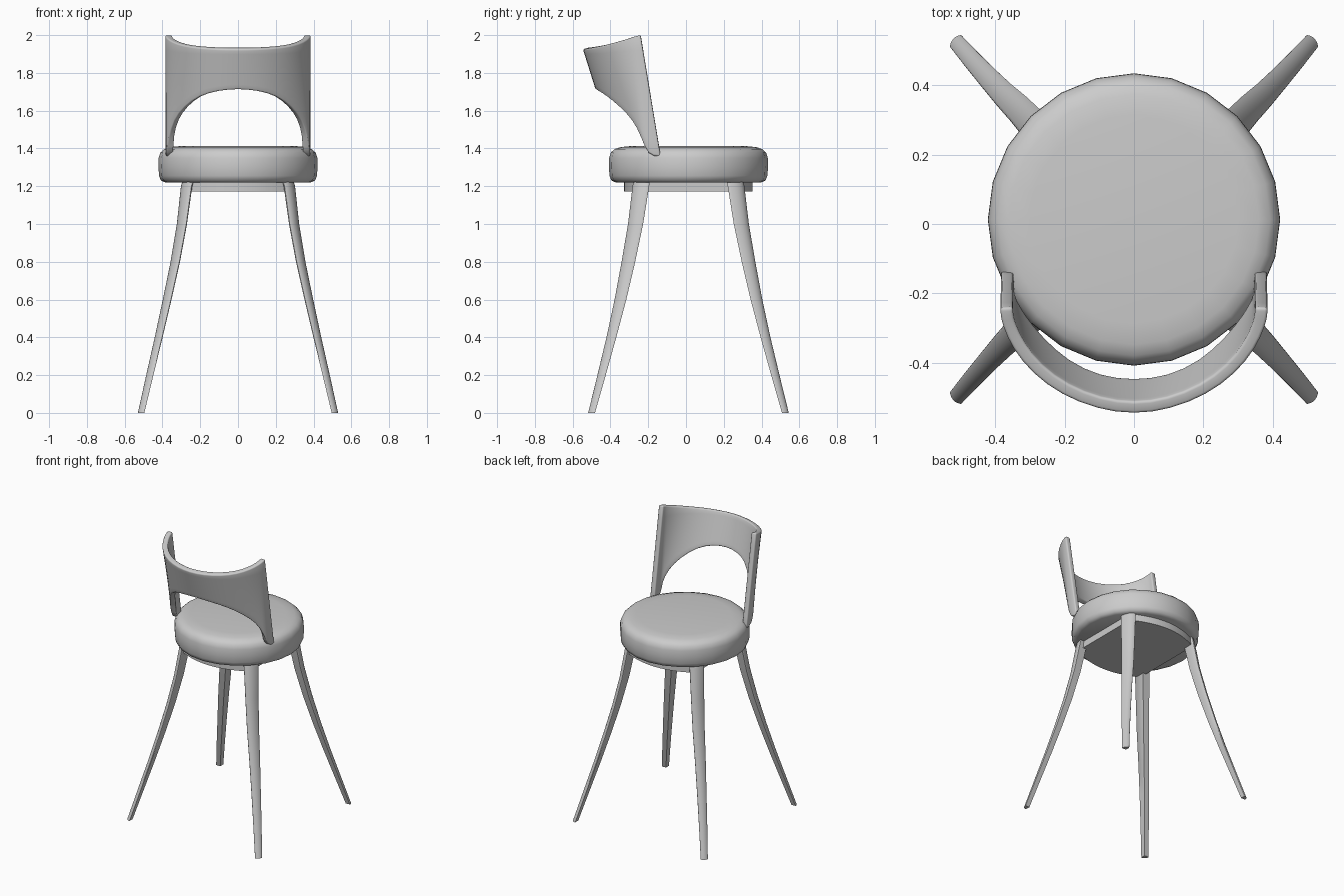
import bpy, bmesh
from math import sin, cos, pi, radians

if "Cube" in bpy.data.objects:
    bpy.data.objects.remove(bpy.data.objects["Cube"])

CY = 0.013  # seat and leg centre along y


def make(name, bm, angle=40):
    bmesh.ops.recalc_face_normals(bm, faces=bm.faces)
    me = bpy.data.meshes.new(name)
    bm.to_mesh(me)
    bm.free()
    ob = bpy.data.objects.new(name, me)
    bpy.context.collection.objects.link(ob)
    bpy.ops.object.select_all(action='DESELECT')
    ob.select_set(True)
    bpy.context.view_layer.objects.active = ob
    bpy.ops.object.shade_smooth_by_angle(angle=radians(angle))
    return ob


def loft(name, rings, closed=True, angle=40):
    """Skin a list of equal-sized point rings; closed rings get end caps."""
    bm = bmesh.new()
    vs = [[bm.verts.new(p) for p in r] for r in rings]
    n = len(rings[0])
    for a, b in zip(vs, vs[1:]):
        for i in range(n if closed else n - 1):
            j = (i + 1) % n
            bm.faces.new((a[i], a[j], b[j], b[i]))
    if closed:
        bm.faces.new(vs[0])
        bm.faces.new(vs[-1])
    return make(name, bm, angle)


# round cushioned seat
profile = [(.385, 1.22), (.408, 1.23), (.418, 1.255), (.421, 1.3), (.42, 1.35),
           (.411, 1.378), (.392, 1.396), (.36, 1.407), (.3, 1.413)]
N = 24
seat = loft("seat", [[(r * cos(2 * pi * i / N), r * sin(2 * pi * i / N), z)
                      for i in range(N)] for r, z in profile], angle=50)
seat.location.y = CY

# flared legs: z, centre x, centre y, half width x, half width y
leg = [(1.225, .265, .248, .030, .044), (1.2, .272, .252, .030, .044),
       (1.0, .297, .28, .027, .040), (.8, .332, .318, .025, .036),
       (.6, .375, .36, .023, .031), (.4, .42, .408, .021, .026),
       (.2, .467, .46, .019, .022), (0, .513, .513, .017, .018)]
# section: square inner corner, rounded outer face
section = [(-1, -1), (.9, -1)]
section += [(2 * cos(t) - 1, 2 * sin(t) - 1) for t in (pi / 2 * k / 8 for k in range(1, 8))]
section += [(-1, .9)]
section[2:2], section[-1:-1] = [(1, -.85)], [(-.85, 1)]
legs = loft("legs", [[(cx + a * u, cy + b * v, z) for u, v in section]
                     for z, cx, cy, a, b in leg], angle=50)
legs.modifiers.new("mirror", 'MIRROR').use_axis = (True, True, False)
legs.location.y = CY

# plate under the seat: bowed front and back, straight sides
Z0, Z1 = 1.172, 1.225
edge = [(.27 * k / 6, .34 - .075 * (k / 6) ** 2) for k in range(-6, 7)]
outline = edge + [(-x, -y) for x, y in edge]
plate = loft("under_plate", [[(x, y, z) for x, y in outline] for z in (Z0, Z1)])
plate.location.y = CY

# wraparound backrest: top edge point and lower arch point per station
half = [((0, -.533, 1.93), (0, -.465, 1.72)),
        ((.10, -.519, 1.931), (.10, -.454, 1.711)),
        ((.20, -.479, 1.937), (.20, -.408, 1.683)),
        ((.28, -.42, 1.948), (.278, -.335, 1.62)),
        ((.335, -.35, 1.967), (.330, -.27, 1.55)),
        ((.36, -.29, 1.985), (.355, -.225, 1.46)),
        ((.366, -.264, 1.995), (.363, -.204, 1.36)),
        ((.367, -.24, 2.0), (.365, -.134, 1.358))]
flip = [tuple((-p[0], p[1], p[2]) for p in s) for s in half[:0:-1]]
rows = [[tuple(a + (b - a) * k / 4 for a, b in zip(t, l)) for k in range(5)]
        for t, l in flip + half]
back = loft("backrest", rows, closed=False, angle=180)
sub = back.modifiers.new("smooth", 'SUBSURF')
sub.levels = sub.render_levels = 1
sub.boundary_smooth = 'PRESERVE_CORNERS'
sol = back.modifiers.new("thickness", 'SOLIDIFY')
sol.thickness = .036
sol.offset = 0
bev = back.modifiers.new("rounded_edges", 'BEVEL')
bev.width = .011
bev.segments = 3
bev.limit_method = 'ANGLE'
bev.angle_limit = radians(50)
